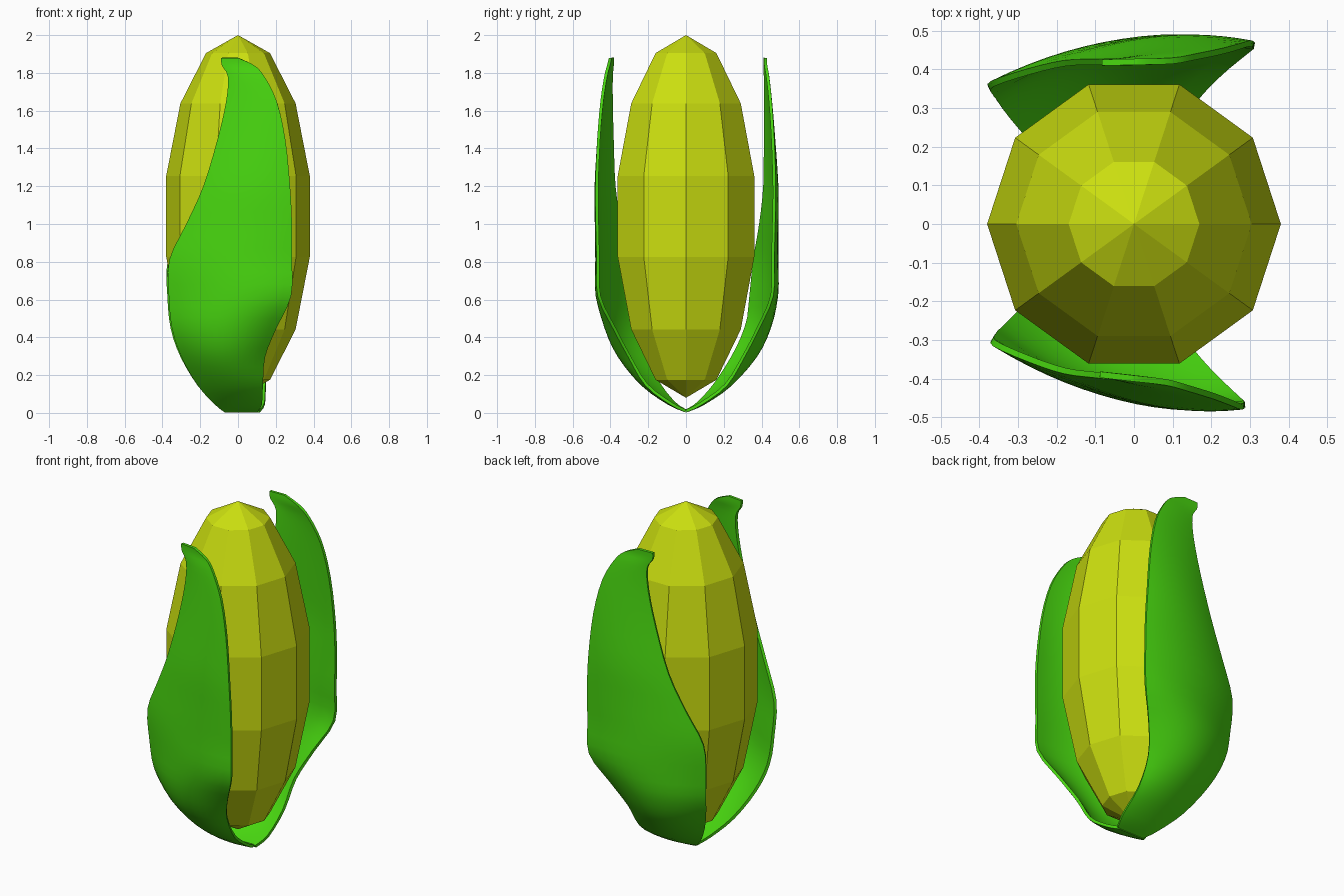
import bpy, math

if "Cube" in bpy.data.objects:
    bpy.data.objects.remove(bpy.data.objects["Cube"], do_unlink=True)


def make_material(name, rgb):
    mat = bpy.data.materials.new(name)
    mat.use_nodes = True
    color = (*rgb, 1)
    mat.diffuse_color = color
    bsdf = next(n for n in mat.node_tree.nodes if n.type == 'BSDF_PRINCIPLED')
    bsdf.inputs["Base Color"].default_value = color
    bsdf.inputs["Roughness"].default_value = 0.7
    return mat


yellow = make_material("kernel yellow", (0.6, 0.74, 0.005))
green = make_material("husk green", (0.065, 0.68, 0.005))

# Faceted cob: a stretched low-poly sphere with points on the y axis
bpy.ops.mesh.primitive_uv_sphere_add(segments=10, ring_count=7, radius=1)
cob = bpy.context.object
cob.name = "cob"
cob.scale = (0.39, 0.39, 0.96)
cob.rotation_euler.z = math.pi / 2
cob.location.z = 1.04
cob.data.materials.append(yellow)
bpy.ops.object.shade_flat()

# Husk leaf sections: height, right-hand edge x y, left-hand edge x y, bow
SECTIONS = [
    (.01, -.07, 0, .1, 0, 0),
    (.05, -.12, -.06, .125, -.08, .02),
    (.15, -.21, -.14, .13, -.21, .05),
    (.3, -.295, -.22, .14, -.3, .09),
    (.45, -.345, -.27, .2, -.38, .09),
    (.62, -.362, -.29, .28, -.46, .07),
    (.81, -.36, -.31, .285, -.465, .06),
    (1, -.27, -.35, .285, -.47, .045),
    (1.2, -.18, -.38, .275, -.472, .035),
    (1.45, -.105, -.39, .25, -.462, .02),
    (1.65, -.06, -.395, .205, -.445, .01),
    (1.78, -.052, -.395, .14, -.425, .005),
    (1.84, -.085, -.39, .085, -.41, 0),
    (1.88, -.088, -.39, 0, -.4, 0),
]


def spline(a, b, c, d, t):
    return b + t / 2 * (c - a + t * (2*a - 5*b + 4*c - d + t * (3 * (b - c) + d - a)))


def smooth_sections(steps):
    last = len(SECTIONS) - 1
    result = []
    for i in range(last):
        four = [SECTIONS[min(max(i + k, 0), last)] for k in (-1, 0, 1, 2)]
        for s in range(steps):
            result.append([spline(*vals, s / steps) for vals in zip(*four)])
    return result + [list(SECTIONS[-1])]


def make_leaf(name, back):
    columns = 14
    rows = smooth_sections(3)
    verts, faces = [], []
    for z, xl, yl, xr, yr, bow in rows:
        for c in range(columns + 1):
            t = c / columns
            x = xl + (xr - xl) * t
            y = yl + (yr - yl) * t - bow * 4 * t * (1 - t)
            if back:
                # The rear leaf mirrors the front one and wraps a little further
                y = -y + (0.02 - 0.09 * x) * min(1, z / 0.5)
                x = 1.05 * x + 0.01
            verts.append((x, y, z))
    w = columns + 1
    for r in range(len(rows) - 1):
        for c in range(columns):
            a = r * w + c
            quad = (a, a + 1, a + w + 1, a + w)
            faces.append(quad[::-1] if back else quad)
    mesh = bpy.data.meshes.new(name)
    mesh.from_pydata(verts, [], faces)
    mesh.materials.append(green)
    leaf = bpy.data.objects.new(name, mesh)
    bpy.context.collection.objects.link(leaf)
    bpy.ops.object.select_all(action='DESELECT')
    leaf.select_set(True)
    bpy.context.view_layer.objects.active = leaf
    solid = leaf.modifiers.new("thickness", 'SOLIDIFY')
    solid.thickness = 0.016
    solid.offset = 0
    bpy.ops.object.modifier_apply(modifier=solid.name)
    bpy.ops.object.shade_smooth_by_angle(angle=math.radians(40))


make_leaf("front_husk_leaf", False)
make_leaf("back_husk_leaf", True)
